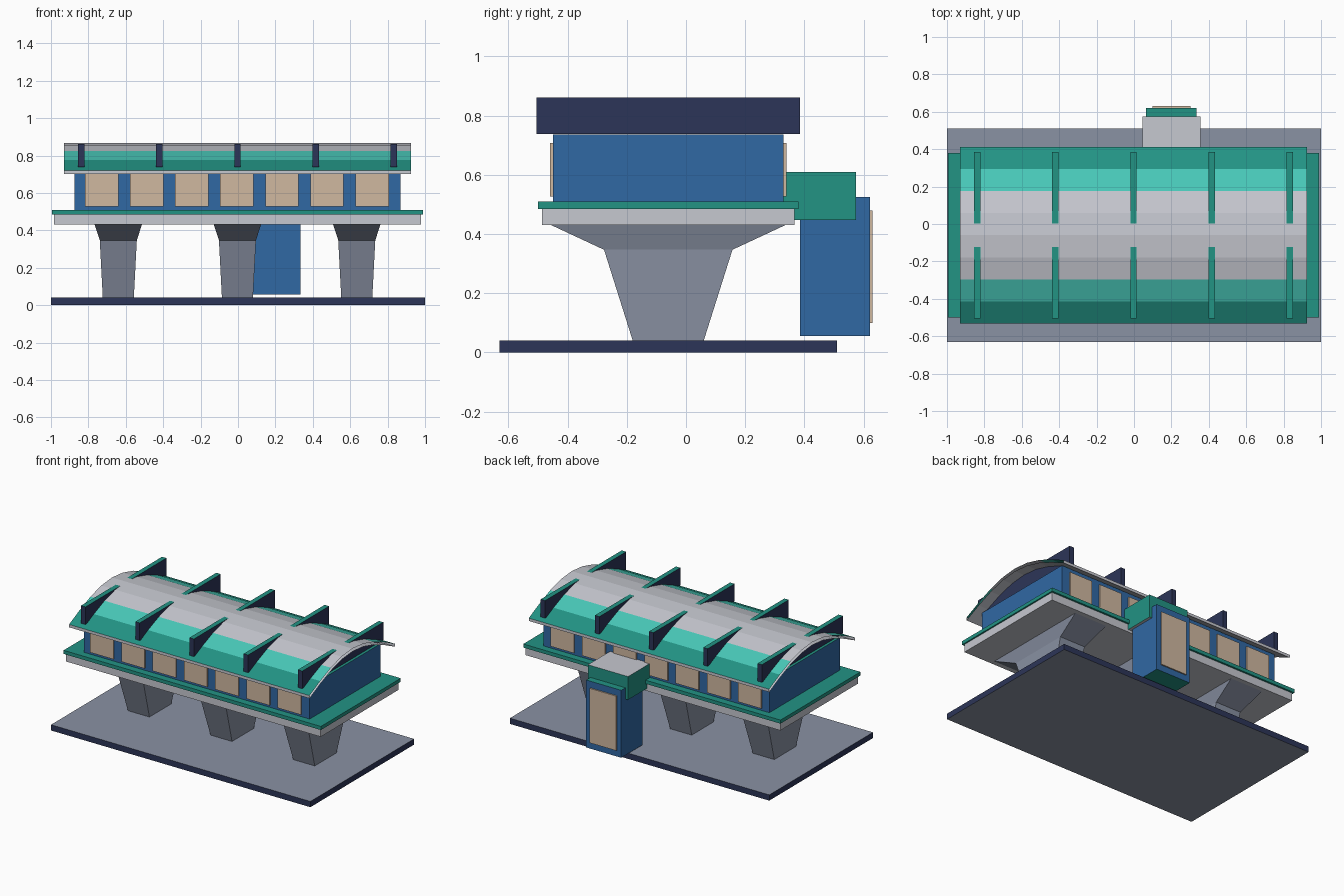
import bpy, bmesh, math

if "Cube" in bpy.data.objects:
    bpy.data.objects.remove(bpy.data.objects["Cube"])

CY = -0.06  # centre line of the main building


def mat(name, hexcol):
    def lin(c):
        return c / 12.92 if c <= 0.04045 else ((c + 0.055) / 1.055) ** 2.4
    m = bpy.data.materials.new(name)
    rgb = [lin(int(hexcol[i:i + 2], 16) / 255) for i in (0, 2, 4)]
    m.diffuse_color = (*rgb, 1)
    m.use_nodes = True
    m.node_tree.nodes["Principled BSDF"].inputs["Base Color"].default_value = m.diffuse_color
    return m


NAVY = mat("navy", "2C3558")
BLUE = mat("blue", "3068A4")
GREEN = mat("green", "229384")
TEAL = mat("bright_teal", "48C8B8")
TAN = mat("tan", "D0B8A0")
GREY = mat("light_grey", "C6C8D0")
SLATE = mat("slate", "8A92A4")


def finish(name, bm, mats):
    me = bpy.data.meshes.new(name)
    bm.to_mesh(me)
    bm.free()
    for m in mats:
        me.materials.append(m)
    ob = bpy.data.objects.new(name, me)
    bpy.context.collection.objects.link(ob)
    return ob


def box(name, x, y, z, side, cap=None):
    """Box from (min, max) ranges; top and bottom may take a second colour."""
    bm = bmesh.new()
    bmesh.ops.create_cube(bm, size=1)
    for v in bm.verts:
        v.co = [r[0] if c < 0 else r[1] for c, r in zip(v.co, (x, y, z))]
    bm.normal_update()
    if cap:
        for f in bm.faces:
            f.material_index = int(abs(f.normal.z) > 0.5)
    return finish(name, bm, [side, cap] if cap else [side])


def around(c, half):
    return (c - half, c + half)


# Ground plate
box("base_plate", (-1, 1), around(CY, 0.571), (0, 0.04), NAVY, SLATE)


# Tapered piers with flared heads
def pier(name, cx):
    bm = bmesh.new()
    rings = []
    for hx, hy, z in ((0.083, 0.12, 0.04), (0.099, 0.217, 0.347), (0.126, 0.395, 0.43)):
        rings.append([bm.verts.new((cx + sx * hx, CY + sy * hy, z))
                      for sx, sy in ((-1, -1), (1, -1), (1, 1), (-1, 1))])
    for a, b in zip(rings, rings[1:]):
        for i in range(4):
            j = (i + 1) % 4
            bm.faces.new((a[i], a[j], b[j], b[i]))
    bm.faces.new(rings[0][::-1])
    bm.faces.new(rings[-1])
    finish(name, bm, [SLATE])


for i, cx in enumerate((-0.64, -0.003, 0.635)):
    pier(f"pier_{i + 1}", cx)

# Platform deck and its green edging slab
box("deck", around(-0.003, 0.982), around(CY, 0.427), (0.43, 0.485), GREY)
box("deck_edging", around(-0.003, 0.992), around(CY, 0.44), (0.485, 0.51), GREEN)

# Hall with windows on both long sides
box("hall", around(-0.003, 0.871), around(CY, 0.39), (0.51, 0.737), BLUE, GREEN)
for k in range(7):
    wx = around(-0.006 + (k - 3) * 0.241, 0.089)
    box(f"front_window_{k + 1}", wx, (CY - 0.3995, CY - 0.39), (0.527, 0.708), TAN)
    box(f"back_window_{k + 1}", wx, (CY + 0.39, CY + 0.3995), (0.527, 0.708), TAN)


# Arched roof shell, open at both ends, coloured in bands across its width
def roof():
    n, half_w, half_x, rise, thick = 8, 0.472, 0.927, 0.147, 0.02
    arc = [(CY - half_w + 2 * half_w * i / n,
            0.72 + rise * math.sin(math.pi * i / n)) for i in range(n + 1)]
    prof = [(y, z - thick) for y, z in arc] + arc[::-1]
    bm = bmesh.new()
    left = [bm.verts.new((-half_x - 0.003, y, z)) for y, z in prof]
    right = [bm.verts.new((half_x - 0.003, y, z)) for y, z in prof]
    for i in range(len(prof)):
        j = (i + 1) % len(prof)
        f = bm.faces.new((left[i], left[j], right[j], right[i]))
        if n < i < 2 * n + 1:  # outer skin
            u = abs((prof[i][0] + prof[j][0]) / 2 - CY) / half_w
            f.material_index = 2 if u > 0.75 else 1 if u > 0.5 else 0
    finish("roof", bm, [GREY, TEAL, GREEN])


roof()

# Cross beams that break through the roof near the eaves
for k in range(5):
    box(f"roof_fin_{k + 1}", around(-0.003 + (k - 2) * 0.418, 0.017),
        around(CY, 0.446), (0.738, 0.861), NAVY, GREEN)

# Lift tower at the back with its link to the deck and its door
box("lift_tower", around(0.2, 0.135), (0.385, 0.621), (0.056, 0.526), BLUE, GREEN)
box("lift_link", around(0.2, 0.155), (0.31, 0.574), (0.447, 0.609), GREEN, GREY)
box("lift_door", around(0.2, 0.102), (0.621, 0.63), (0.1, 0.48), TAN)
